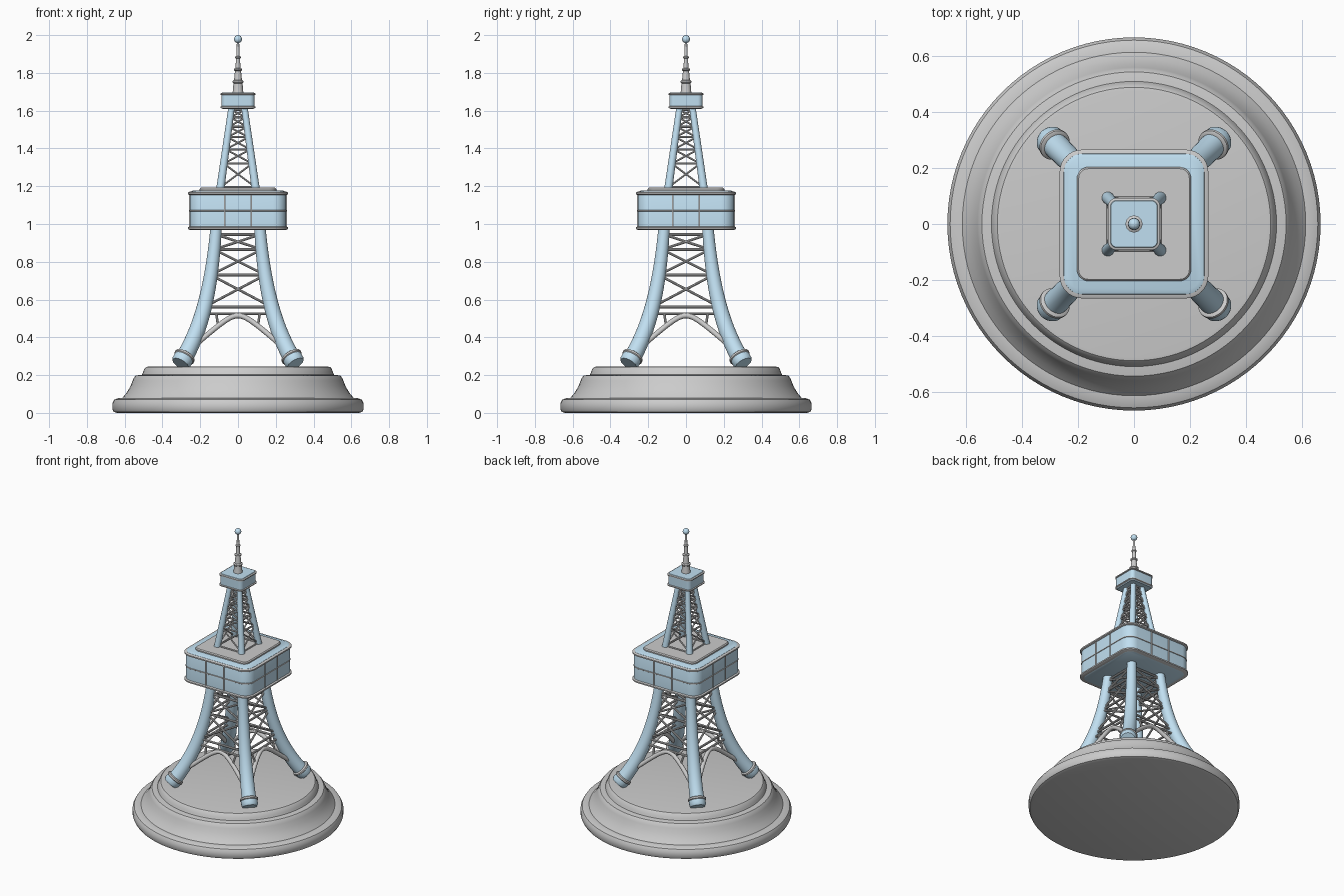
import bpy, bmesh, math
from mathutils import Vector, Matrix

if "Cube" in bpy.data.objects:
    bpy.data.objects.remove(bpy.data.objects["Cube"])

blue = bpy.data.materials.new("pale_blue")
blue.diffuse_color = (0.53, 0.74, 0.88, 1)
blue.use_nodes = True
blue.node_tree.nodes["Principled BSDF"].inputs["Base Color"].default_value = blue.diffuse_color
ROT = [Matrix.Rotation(k * math.pi / 2, 4, 'Z') for k in range(4)]
SIDES = ["front", "right", "back", "left"]


def circle(r, n):
    return [Vector((r * math.cos(2 * math.pi * i / n), r * math.sin(2 * math.pi * i / n), 0)) for i in range(n)]


def rounded_square(half, corner, n=8):
    pts = []
    for k in range(4):
        for i in range(n + 1):
            a = math.pi / 2 * (k + i / n)
            c = Vector(((1, -1, -1, 1)[k], (1, 1, -1, -1)[k], 0)) * (half - corner)
            pts.append(c + Vector((math.cos(a), math.sin(a), 0)) * corner)
    return pts


def add_skin(bm, rings):
    loops = [[bm.verts.new(p) for p in r] for r in rings]
    n = len(loops[0])
    for a, b in zip(loops, loops[1:]):
        for i in range(n):
            bm.faces.new((a[i], a[(i + 1) % n], b[(i + 1) % n], b[i]))
    bm.faces.new(loops[0][::-1])
    bm.faces.new(loops[-1])


def finish(name, bm, mat=None, angle=35):
    bmesh.ops.recalc_face_normals(bm, faces=bm.faces)
    me = bpy.data.meshes.new(name)
    bm.to_mesh(me)
    bm.free()
    ob = bpy.data.objects.new(name, me)
    bpy.context.collection.objects.link(ob)
    if mat:
        me.materials.append(mat)
    bpy.ops.object.select_all(action='DESELECT')
    ob.select_set(True)
    bpy.context.view_layer.objects.active = ob
    bpy.ops.object.shade_smooth_by_angle(angle=math.radians(angle))
    return ob


def lathe(name, profile, mat=None, n=64):
    bm = bmesh.new()
    add_skin(bm, [[p + Vector((0, 0, z)) for p in circle(r, n)] for r, z in profile])
    return finish(name, bm, mat)


def slab(name, sections, mat=None):
    bm = bmesh.new()
    add_skin(bm, [[p + Vector((0, 0, z)) for p in rounded_square(h, c)] for h, c, z in sections])
    return finish(name, bm, mat)


def rim(name, half, corner, z, t, out=0.006):
    return slab(name, [(half, corner, z - t), (half + out, corner + out, z - t * 0.5),
                       (half + out, corner + out, z + t * 0.5), (half, corner, z + t)])


def add_tube(bm, pts, radii, n=8, rot=None):
    pts = [Vector(p) for p in pts]
    rings = []
    for i, p in enumerate(pts):
        d = pts[min(i + 1, len(pts) - 1)] - pts[max(i - 1, 0)]
        q = d.to_track_quat('Z', 'Y')
        r = radii[i] if isinstance(radii, list) else radii
        ring = [p + q @ v for v in circle(r, n)]
        rings.append([rot @ v for v in ring] if rot else ring)
    add_skin(bm, rings)


# leg axis offsets, the same in x and y
def low(z):
    return 0.09 + 0.22 * math.exp(-(z - 0.25) / 0.34)


def high(z):
    return 0.093 - 0.058 * (z - 1.19) / 0.42


# stepped round plinth
lathe("plinth", [(0.64, 0), (0.658, 0.006), (0.665, 0.02), (0.665, 0.052), (0.655, 0.07), (0.635, 0.078),
                 (0.612, 0.08), (0.607, 0.086), (0.59, 0.106), (0.57, 0.14), (0.558, 0.17), (0.552, 0.185),
                 (0.542, 0.197), (0.525, 0.2), (0.508, 0.202), (0.503, 0.215), (0.495, 0.235),
                 (0.487, 0.243), (0.475, 0.245)], n=96)

# curved legs, foot sockets and collars, upper legs
for k in range(4):
    R, s = ROT[k], SIDES[k]
    bm = bmesh.new()
    zs = [0.26 + 0.73 * i / 20 for i in range(21)]
    add_tube(bm, [(low(z), low(z), z) for z in zs],
             [0.03 + 0.017 * (1 - i / 20) for i in range(21)], 24, R)
    finish(s + "_lower_leg", bm, blue)
    foot = Vector((low(0.265), low(0.265), 0.268))
    d = (Vector((low(0.33), low(0.33), 0.33)) - foot).normalized()
    bm = bmesh.new()
    add_tube(bm, [foot - d * 0.01, foot + d * 0.002, foot + d * 0.03], [0.046, 0.053, 0.053], 24, R)
    finish(s + "_foot", bm, blue)
    bm = bmesh.new()
    add_tube(bm, [foot + d * t for t in (0.028, 0.033, 0.043, 0.048)], [0.052, 0.058, 0.058, 0.05], 24, R)
    finish(s + "_foot_collar", bm)
    bm = bmesh.new()
    add_tube(bm, [(high(z), high(z), z) for z in (1.17, 1.63)], [0.022, 0.017], 20, R)
    finish(s + "_upper_leg", bm, blue)

# lattice bars, arches and short struts on each face
for k in range(4):
    R, s = ROT[k], SIDES[k]
    bm = bmesh.new()
    for axis, levels, r in ((low, [0.56, 0.73, 0.865, 0.945], 0.0075),
                            (high, [1.195, 1.32, 1.395, 1.46, 1.515, 1.565, 1.605], 0.0055)):
        for z in levels:
            a = axis(z)
            add_tube(bm, [(-a, -a, z), (a, -a, z)], r, 8, R)
        for z0, z1 in zip(levels, levels[1:]):
            a, b = axis(z0), axis(z1)
            for m in (-1, 1):
                add_tube(bm, [(-a * m, -a, z0), (b * m, -b, z1)], r * 0.9, 8, R)
    a = low(0.525)
    add_tube(bm, [(-a, -a, 0.525), (a, -a, 0.525)], 0.0075, 8, R)
    for m in (-1, 1):
        add_tube(bm, [(m * 0.105, -low(0.46), 0.46), (m * 0.115, -a, 0.525)], 0.007, 8, R)
    finish(s + "_lattice", bm)
    bm = bmesh.new()
    pts = []
    for i in range(33):
        x = -0.27 + 0.54 * i / 32
        z = 0.515 + 0.055 - math.sqrt(0.055 ** 2 + (0.90 * x) ** 2)
        z = max(z, 0.28)
        pts.append((x, -low(z), z))
    add_tube(bm, pts, 0.014, 12, R)
    finish(s + "_arch", bm)

# main observation deck
slab("main_deck", [(0.235, 0.05, 0.967), (0.25, 0.065, 0.975), (0.255, 0.07, 0.98), (0.255, 0.07, 1.16),
                   (0.25, 0.065, 1.172), (0.235, 0.05, 1.178)], blue)
rim("main_deck_bottom_rim", 0.257, 0.072, 0.978, 0.009, 0.008)
rim("main_deck_middle_rail", 0.254, 0.069, 1.07, 0.005, 0.004)
rim("main_deck_top_rim", 0.257, 0.072, 1.162, 0.009, 0.008)
slab("main_deck_roof", [(0.203, 0.04, 1.17), (0.203, 0.04, 1.186), (0.197, 0.034, 1.192)])
bm = bmesh.new()
for R in ROT:
    for x in (-0.07, 0.07):
        add_tube(bm, [(x, -0.255, 0.98), (x, -0.255, 1.16)], 0.005, 8, R)
finish("window_mullions", bm)

# small upper deck
slab("upper_deck", [(0.08, 0.02, 1.608), (0.087, 0.025, 1.614), (0.087, 0.025, 1.69), (0.082, 0.02, 1.697)], blue)
rim("upper_deck_bottom_rim", 0.087, 0.025, 1.618, 0.006)
rim("upper_deck_top_rim", 0.087, 0.025, 1.688, 0.006)

# spire with rings, and tip ball
lathe("spire", [(0.03, 1.69), (0.028, 1.7), (0.024, 1.745), (0.03, 1.75), (0.03, 1.757), (0.021, 1.762),
                (0.016, 1.81), (0.022, 1.814), (0.022, 1.821), (0.013, 1.825), (0.011, 1.875),
                (0.016, 1.879), (0.016, 1.885), (0.009, 1.889), (0.006, 1.97)], n=24)
bm = bmesh.new()
bmesh.ops.create_uvsphere(bm, u_segments=24, v_segments=12, radius=0.021, matrix=Matrix.Translation((0, 0, 1.979)))
finish("spire_ball", bm, blue)
